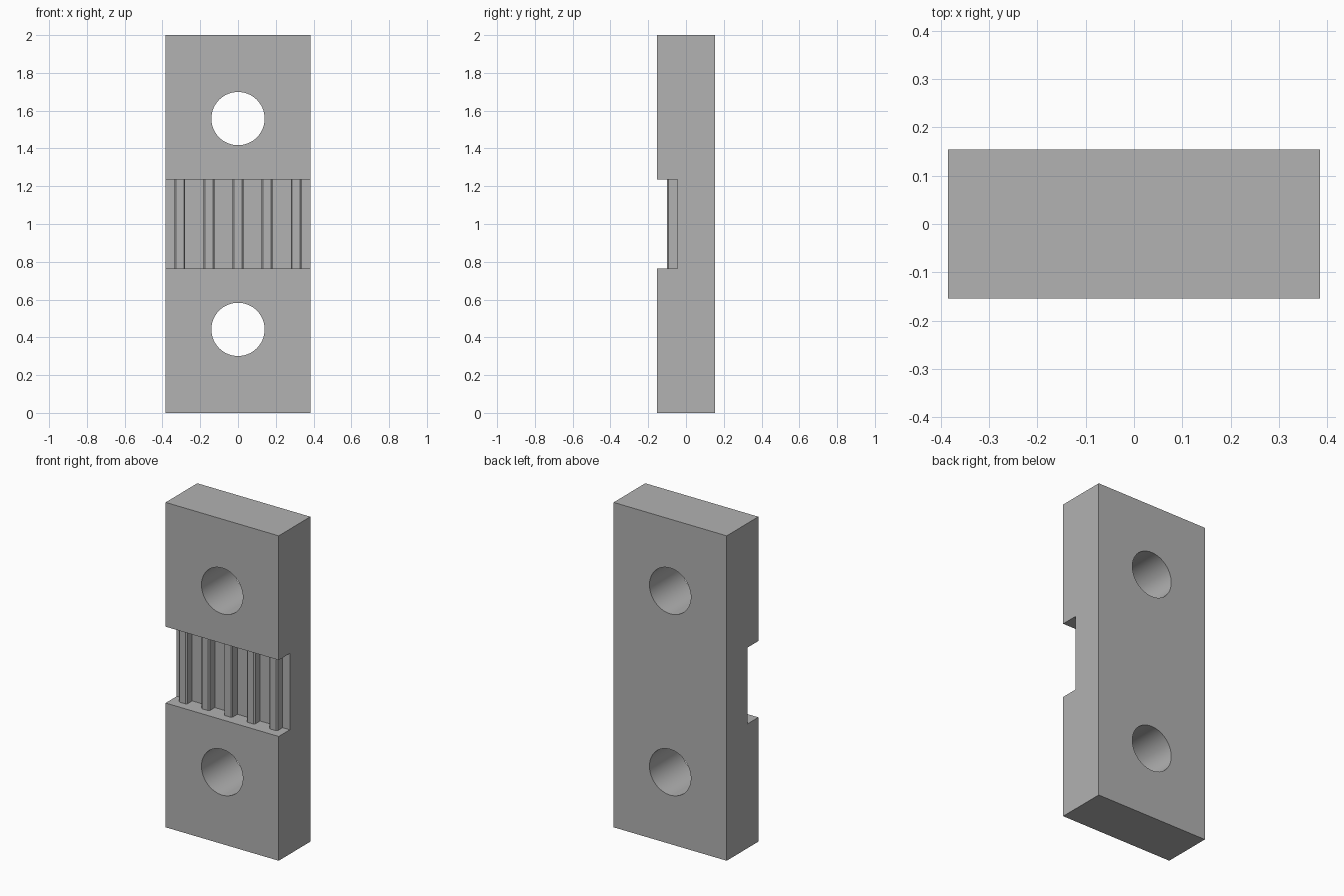
import bpy
import bmesh
from mathutils import Matrix, Vector

if "Cube" in bpy.data.objects:
    bpy.data.objects.remove(bpy.data.objects["Cube"], do_unlink=True)

WIDTH, DEPTH, HEIGHT = 0.77, 0.308, 2.0
FRONT = -DEPTH / 2
GROOVE_FLOOR = -0.046
GROOVE_HALF = 0.235
TOOTH_TIP = -0.1
TOOTH_HALF = 0.0285
CHAMFER = 0.0077
PITCH = 0.154
HOLE_RADIUS = 0.141
HOLE_OFFSET = 0.558

grey = bpy.data.materials.new("mid grey")
grey.use_nodes = True
grey.diffuse_color = (0.445, 0.445, 0.445, 1)
grey.node_tree.nodes["Principled BSDF"].inputs["Base Color"].default_value = grey.diffuse_color


def make_object(name, bm):
    bmesh.ops.recalc_face_normals(bm, faces=bm.faces)
    mesh = bpy.data.meshes.new(name)
    bm.to_mesh(mesh)
    bm.free()
    mesh.materials.append(grey)
    obj = bpy.data.objects.new(name, mesh)
    bpy.context.collection.objects.link(obj)
    return obj


def cut(target, cutter):
    mod = target.modifiers.new(cutter.name, 'BOOLEAN')
    mod.operation = 'DIFFERENCE'
    mod.solver = 'EXACT'
    mod.object = cutter
    bpy.context.view_layer.objects.active = target
    bpy.ops.object.modifier_apply(modifier=mod.name)
    bpy.data.objects.remove(cutter, do_unlink=True)


# Solid clamp block
bm = bmesh.new()
bmesh.ops.create_cube(bm, size=1)
bmesh.ops.scale(bm, vec=(WIDTH, DEPTH, HEIGHT), verts=bm.verts)
bmesh.ops.translate(bm, vec=(0, 0, HEIGHT / 2), verts=bm.verts)
block = make_object("clamp_block", bm)

# Belt groove: a comb profile that leaves five chamfered teeth standing
side = WIDTH / 2 + 0.05
profile = [(-side, FRONT - 0.05), (-side, GROOVE_FLOOR)]
for i in range(-2, 3):
    x = i * PITCH
    profile += [
        (x - TOOTH_HALF, GROOVE_FLOOR),
        (x - TOOTH_HALF, TOOTH_TIP + CHAMFER),
        (x - TOOTH_HALF + CHAMFER, TOOTH_TIP),
        (x + TOOTH_HALF - CHAMFER, TOOTH_TIP),
        (x + TOOTH_HALF, TOOTH_TIP + CHAMFER),
        (x + TOOTH_HALF, GROOVE_FLOOR),
    ]
profile += [(side, GROOVE_FLOOR), (side, FRONT - 0.05)]
bm = bmesh.new()
base = bm.faces.new([bm.verts.new((x, y, HEIGHT / 2 - GROOVE_HALF)) for x, y in profile])
top = bmesh.ops.extrude_face_region(bm, geom=[base])["geom"]
bmesh.ops.translate(bm, vec=(0, 0, 2 * GROOVE_HALF),
                    verts=[v for v in top if isinstance(v, bmesh.types.BMVert)])
cut(block, make_object("groove_cutter", bm))

# Two bolt holes through the block
for sign in (-1, 1):
    bm = bmesh.new()
    place = Matrix.Translation(Vector((0, 0, HEIGHT / 2 + sign * HOLE_OFFSET)))
    bmesh.ops.create_cone(bm, cap_ends=True, segments=64, radius1=HOLE_RADIUS,
                          radius2=HOLE_RADIUS, depth=DEPTH * 2,
                          matrix=place @ Matrix.Rotation(1.5707963, 4, 'X'))
    cut(block, make_object("hole_cutter", bm))

# Smooth hole walls, crisp edges elsewhere
bpy.ops.object.select_all(action='DESELECT')
block.select_set(True)
bpy.context.view_layer.objects.active = block
bpy.ops.object.shade_smooth_by_angle(angle=0.5)
